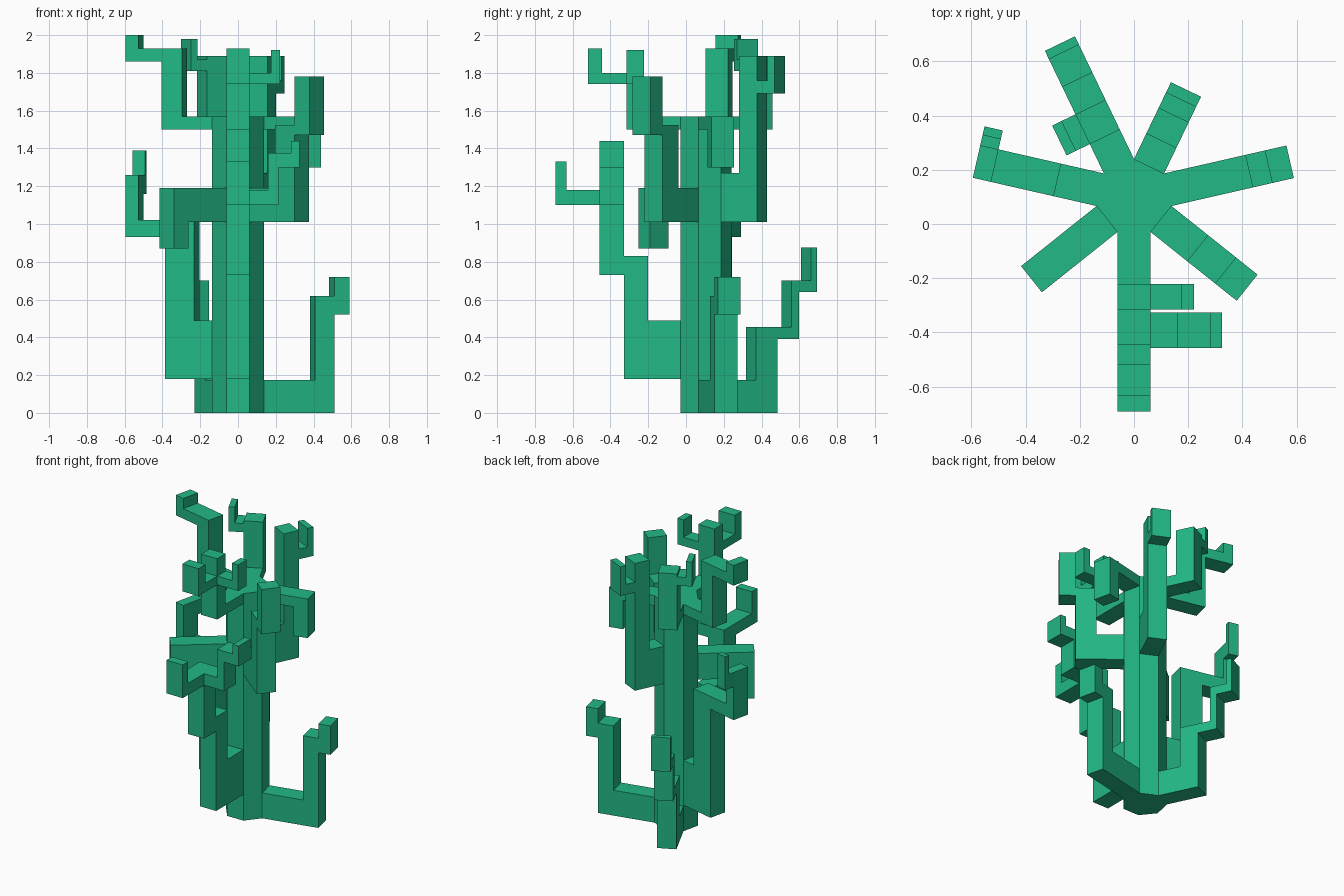
import bpy, bmesh, math
from mathutils import Vector

SIDES = 7
R = 0.142                                  # trunk radius
A = R * math.cos(math.pi / SIDES)          # trunk face distance from its axis
W = R * math.sin(math.pi / SIDES)          # half width of every arm
AXIS = Vector((0, 0.098, 0))

green = bpy.data.materials.new("cactus_green")
green.diffuse_color = (0.016, 0.479, 0.235, 1)


def prism(name, ring_a, ring_b):
    """Closed prism between two matching rings of points."""
    bm = bmesh.new()
    a = [bm.verts.new(p) for p in ring_a]
    b = [bm.verts.new(p) for p in ring_b]
    bm.faces.new(a)
    bm.faces.new(b[::-1])
    n = len(a)
    for i in range(n):
        bm.faces.new((a[i], b[i], b[(i + 1) % n], a[(i + 1) % n]))
    bmesh.ops.recalc_face_normals(bm, faces=bm.faces)
    me = bpy.data.meshes.new(name)
    bm.to_mesh(me)
    bm.free()
    me.materials.append(green)
    bpy.context.collection.objects.link(bpy.data.objects.new(name, me))


def axes(face):
    """Outward and sideways directions of a trunk face (0 = front)."""
    t = -math.pi / 2 + face * math.tau / SIDES
    return Vector((math.cos(t), math.sin(t), 0)), Vector((-math.sin(t), math.cos(t), 0))


def arm(name, face, profile):
    """Stepped arm: (distance, height) outline across the full face width."""
    u, v = axes(face)
    prism(name, *[[AXIS + u * d + v * s + Vector((0, 0, z)) for d, z in profile]
                  for s in (-W, W)])


def twig(name, face, d0, d1, profile):
    """Sideways shoot: (sideways, height) outline between two distances."""
    u, v = axes(face)
    prism(name, *[[AXIS + u * d + v * s + Vector((0, 0, z)) for s, z in profile]
                  for d in (d0, d1)])


# Seven-sided trunk
ring = [AXIS + Vector((R * math.cos(math.pi / 2 + i * math.tau / SIDES),
                       R * math.sin(math.pi / 2 + i * math.tau / SIDES), 0))
        for i in range(SIDES)]
prism("trunk", ring, [p + Vector((0, 0, 1.57)) for p in ring])

# Front arms and their side shoots
arm("front_lower_arm", 0, [
    (A, .18), (.425, .18), (.425, .73), (.556, .73), (.556, 1.10), (.79, 1.10),
    (.79, 1.33), (.73, 1.33), (.73, 1.18), (.425, 1.18), (.425, .83),
    (.30, .83), (.30, .49), (A, .49)])
twig("front_lower_shoot", 0, .425, .556, [
    (W, 1.10), (.215, 1.10), (.215, 1.30), (.325, 1.30), (.325, 1.44),
    (.28, 1.44), (.28, 1.375), (.16, 1.375), (.16, 1.18), (W, 1.18)])
arm("front_upper_arm", 0, [
    (A, 1.50), (.413, 1.50), (.413, 1.74), (.618, 1.74), (.618, 1.93), (.543, 1.93),
    (.543, 1.80), (.413, 1.80), (.413, 1.92), (.32, 1.92), (.32, 1.57), (A, 1.57)])
twig("front_upper_shoot", 0, .32, .413, [
    (W, 1.74), (.222, 1.74), (.222, 1.92), (.175, 1.92), (.175, 1.80), (W, 1.80)])

# Front right arm
arm("front_right_arm", 1, [
    (A, 1.01), (.432, 1.01), (.432, 1.47), (.534, 1.47), (.534, 1.78),
    (.432, 1.78), (.432, 1.525), (.30, 1.525), (.30, 1.19), (A, 1.19)])

# Right arms
arm("right_lower_arm", 2, [
    (A, 0), (.509, 0), (.509, .52), (.591, .52), (.591, .72), (.509, .72),
    (.509, .62), (.405, .62), (.405, .175), (A, .175)])
arm("right_upper_arm", 2, [
    (A, 1.50), (.34, 1.50), (.34, 1.30), (.437, 1.30), (.437, 1.57), (A, 1.57)])

# Back right arm
arm("back_right_arm", 3, [
    (A, 1.01), (.338, 1.01), (.338, 1.69), (.442, 1.69), (.442, 1.89), (.40, 1.89),
    (.40, 1.76), (.338, 1.76), (.338, 1.89), (.232, 1.89), (.232, 1.27), (A, 1.27)])

# Back left arms and shoot
arm("back_left_lower_arm", 4, [
    (A, 0), (.40, 0), (.40, .39), (.527, .39), (.527, .64), (.63, .64), (.63, .875),
    (.596, .875), (.596, .70), (.482, .70), (.482, .455), (.274, .455),
    (.274, .175), (A, .175)])
arm("back_left_upper_arm", 4, [
    (A, 1.50), (.37, 1.50), (.37, 1.89), (.248, 1.89), (.248, 1.57), (A, 1.57)])
twig("back_left_shoot", 4, .248, .37, [
    (W, 1.81), (.157, 1.81), (.157, 1.98), (.118, 1.98), (.118, 1.87), (W, 1.87)])

# Left arms and shoot
arm("left_lower_arm", 5, [
    (A, .18), (.381, .18), (.381, .93), (.596, .93), (.596, 1.26), (.527, 1.26),
    (.527, 1.02), (.224, 1.02), (.224, .49), (A, .49)])
twig("left_shoot", 5, .527, .596, [
    (-W, 1.16), (-.133, 1.16), (-.133, 1.39), (-.10, 1.39), (-.10, 1.26), (-W, 1.26)])
arm("left_upper_arm", 5, [
    (A, 1.50), (.40, 1.50), (.40, 1.86), (.596, 1.86), (.596, 2.0), (.527, 2.0),
    (.527, 1.93), (.29, 1.93), (.29, 1.57), (A, 1.57)])

# Front left arm
arm("front_left_arm", 6, [
    (A, 1.01), (.384, 1.01), (.384, .87), (.484, .87), (.484, 1.19), (A, 1.19)])
